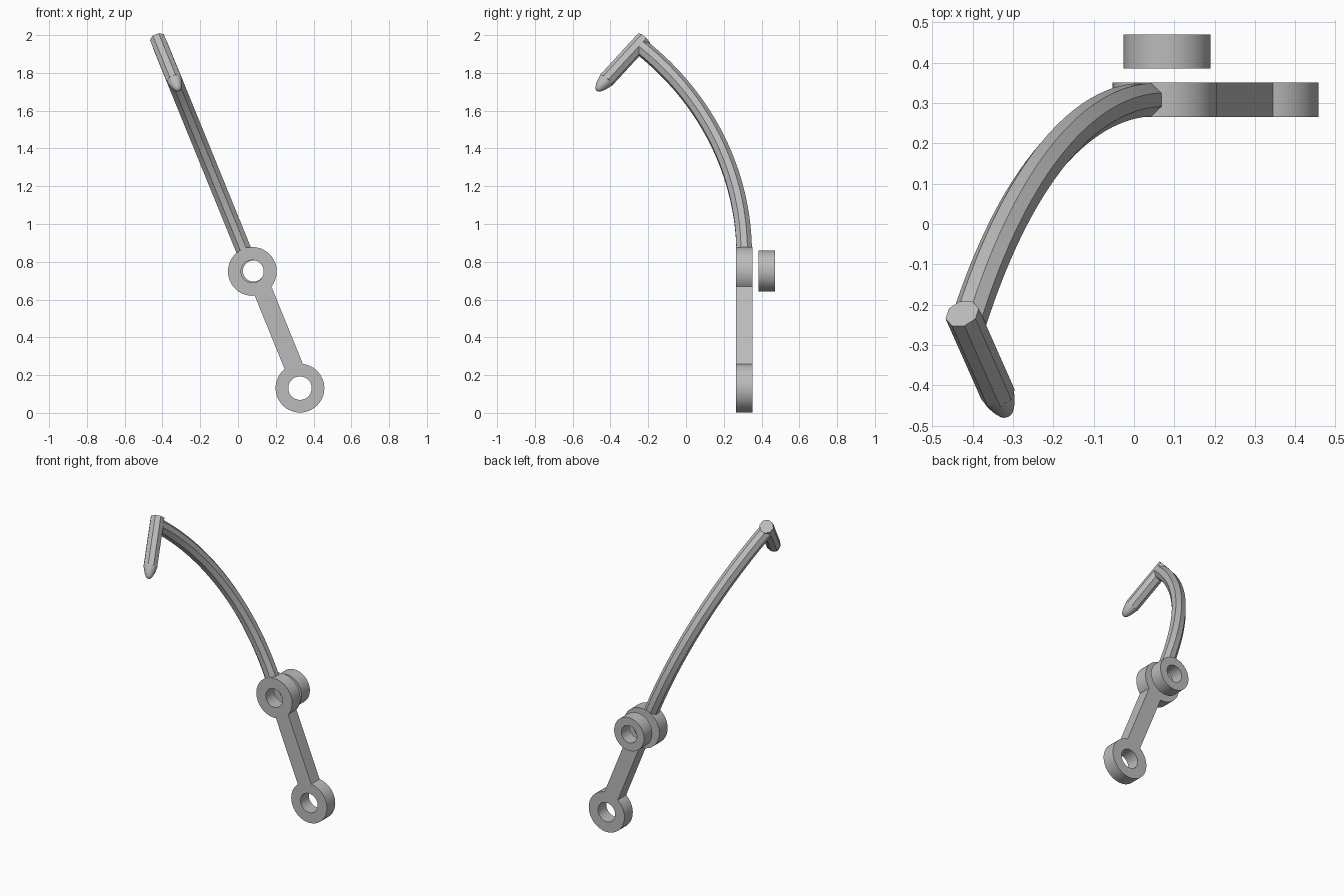
import bpy
import bmesh
from math import sin, cos, pi, radians, sqrt
from mathutils import Vector

cube = bpy.data.objects.get("Cube")
if cube:
    bpy.data.objects.remove(cube, do_unlink=True)

grey = bpy.data.materials.new("plain grey")
grey.use_nodes = True
grey.diffuse_color = (0.5, 0.5, 0.5, 1)
grey.node_tree.nodes["Principled BSDF"].inputs["Base Color"].default_value = (0.5, 0.5, 0.5, 1)

# Shared frame: the arm lies in the plane of UP (along the link) and Y
LOWER = Vector((0.328, 0, 0.131))
UPPER = Vector((0.076, 0, 0.749))
UP = (UPPER - LOWER).normalized()
Y = Vector((0, 1, 0))
SIDE = Y.cross(UP)
FRONT, BACK = 0.265, 0.351
RING_R = 0.129


def loft(name, rings, closed=False):
    """Skin a list of point loops; cap the ends unless it closes on itself."""
    bm = bmesh.new()
    loops = [[bm.verts.new(p) for p in ring] for ring in rings]
    pairs = list(zip(loops, loops[1:]))
    if closed:
        pairs.append((loops[-1], loops[0]))
    else:
        bm.faces.new(loops[0])
        bm.faces.new(loops[-1])
    for a, b in pairs:
        for i in range(len(a)):
            j = (i + 1) % len(a)
            bm.faces.new((a[i], a[j], b[j], b[i]))
    bmesh.ops.recalc_face_normals(bm, faces=bm.faces)
    mesh = bpy.data.meshes.new(name)
    bm.to_mesh(mesh)
    bm.free()
    mesh.materials.append(grey)
    obj = bpy.data.objects.new(name, mesh)
    bpy.context.collection.objects.link(obj)
    bpy.ops.object.select_all(action='DESELECT')
    obj.select_set(True)
    bpy.context.view_layer.objects.active = obj
    bpy.ops.object.shade_smooth_by_angle(angle=radians(30))
    return obj


def circle(centre, u, v, radius, count=8, turn=0.0):
    return [centre + radius * (u * cos(turn + 2 * pi * i / count) + v * sin(turn + 2 * pi * i / count))
            for i in range(count)]


def octagon(centre, u, v, apothem):
    return circle(centre, u, v, apothem / cos(pi / 8), 8, pi / 8)


def eyelet(name, centre, outer, inner, y0, y1):
    corners = ((outer, y0), (outer, y1), (inner, y1), (inner, y0))
    loft(name, [circle(centre + Y * y, SIDE, UP, r, 64) for r, y in corners], closed=True)


# Eyelets of the link and the loose collar behind it
eyelet("lower_eyelet", LOWER, RING_R, 0.062, FRONT, BACK)
eyelet("upper_eyelet", UPPER, RING_R, 0.06, FRONT, BACK)
eyelet("rear_collar", Vector((0.082, 0, 0.751)), 0.108, 0.056, 0.385, 0.47)

# Link bar with concave ends that follow the eyelets
steps = [-0.037 + 0.1 * i / 8 for i in range(9)]
reach = [sqrt((RING_R - 0.0005) ** 2 - o * o) for o in steps]
outline = [LOWER + SIDE * o + UP * r for o, r in zip(steps, reach)]
outline += [UPPER + SIDE * o - UP * r for o, r in reversed(list(zip(steps, reach)))]
loft("link_bar", [[p + Y * y for p in outline] for y in (FRONT, BACK)])

# Curved octagonal arm sweeping up and forward
BEND, SWEEP, START = 1.554, radians(49.6), 0.1
sections = []
for i in range(33):
    a = SWEEP * i / 32
    out = Y * cos(a) + UP * sin(a)
    centre = UPPER + UP * START + Y * (0.308 - BEND) + out * BEND
    sections.append(octagon(centre, SIDE, out, 0.041))
loft("curved_arm", sections)

# Straight prong square to the arm's end, with a blunt tip
top = UPPER + UP * 1.329 - Y * 0.222
down = -(Y * cos(SWEEP) + UP * sin(SWEEP))
across = SIDE.cross(down)
shoulder = top + down * 0.31
loft("prong", [octagon(p, SIDE, across, 0.04) for p in (top, shoulder)])
profile = ((0.041, -0.003), (0.037, 0.02), (0.029, 0.045), (0.019, 0.066), (0.01, 0.075), (0.003, 0.077))
loft("prong_tip", [circle(shoulder + down * d, SIDE, across, r, 24) for r, d in profile])
